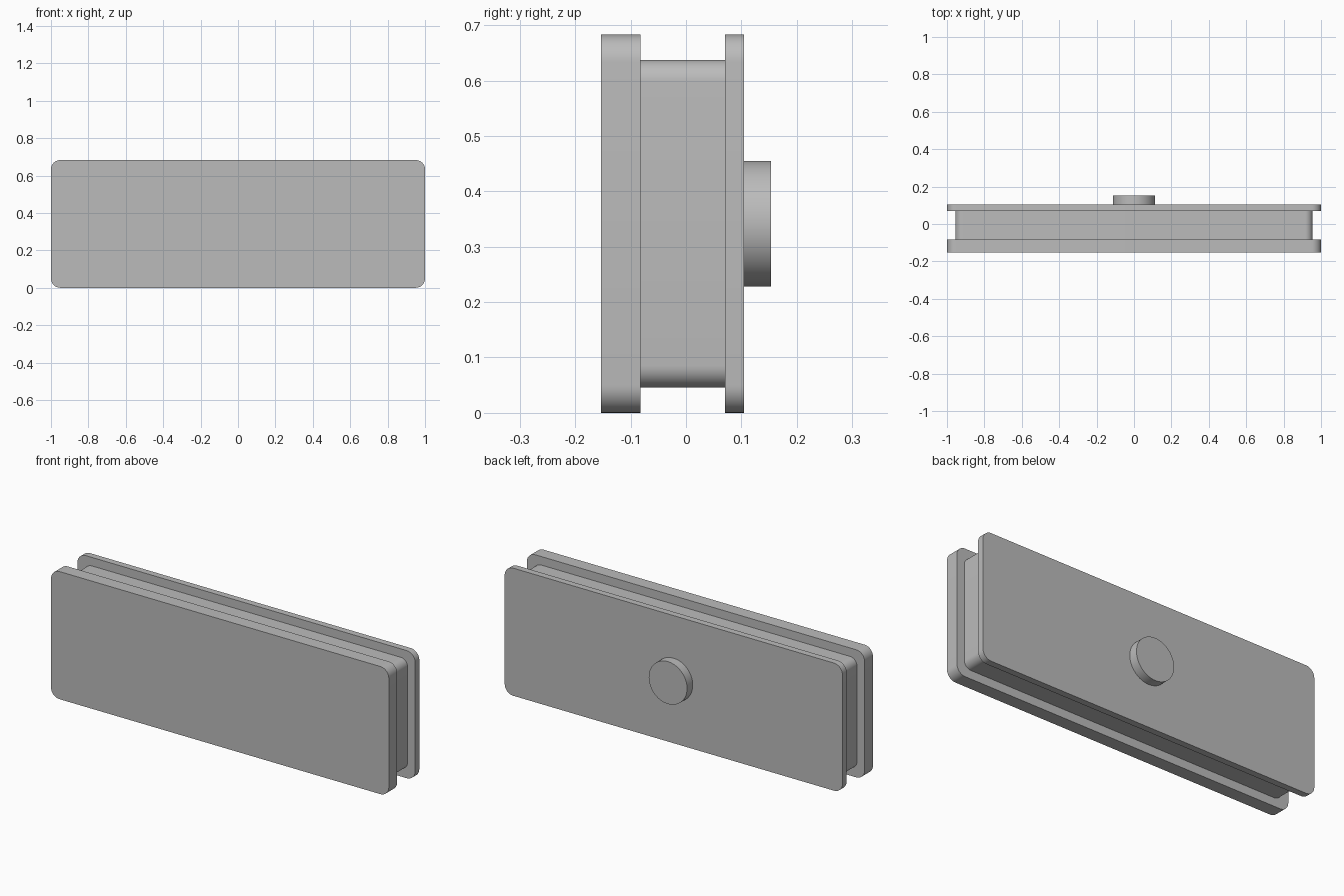
import bpy
import math
from mathutils import Matrix

if "Cube" in bpy.data.objects:
    bpy.data.objects.remove(bpy.data.objects["Cube"])

MID_Z = 0.3415

grey = bpy.data.materials.new("plain grey")
grey.use_nodes = True
colour = (0.5, 0.5, 0.5, 1)
grey.diffuse_color = colour
grey.node_tree.nodes["Principled BSDF"].inputs["Base Color"].default_value = colour


def finish(obj, name):
    obj.name = name
    obj.data.materials.clear()
    obj.data.materials.append(grey)
    bpy.ops.object.shade_smooth_by_angle(angle=math.radians(30))


def rounded_slab(name, width, height, y0, y1, radius):
    """Upright slab whose four corners, seen from the front, are rounded."""
    bpy.ops.mesh.primitive_cube_add(size=1, location=(0, (y0 + y1) / 2, MID_Z))
    obj = bpy.context.object
    obj.data.transform(Matrix.Diagonal((width, y1 - y0, height, 1)))
    # round only the edges that run front to back
    weights = obj.data.attributes.new("bevel_weight_edge", "FLOAT", "EDGE")
    for edge in obj.data.edges:
        a, b = (obj.data.vertices[i].co for i in edge.vertices)
        weights.data[edge.index].value = float(abs(a.y - b.y) > 0.001)
    bevel = obj.modifiers.new("round corners", "BEVEL")
    bevel.limit_method = "WEIGHT"
    bevel.width = radius
    bevel.segments = 10
    bpy.ops.object.modifier_apply(modifier=bevel.name)
    finish(obj, name)


# Body: thick front plate, recessed core, thin back plate
rounded_slab("front_plate", 2.0, 0.683, -0.153, -0.082, 0.05)
rounded_slab("core", 1.91, 0.592, -0.082, 0.07, 0.04)
rounded_slab("back_plate", 2.0, 0.683, 0.07, 0.105, 0.05)

# Round boss on the back
bpy.ops.mesh.primitive_cylinder_add(vertices=64, radius=0.1135, depth=0.048,
                                    location=(0, 0.129, MID_Z),
                                    rotation=(math.pi / 2, 0, 0))
finish(bpy.context.object, "back_boss")
